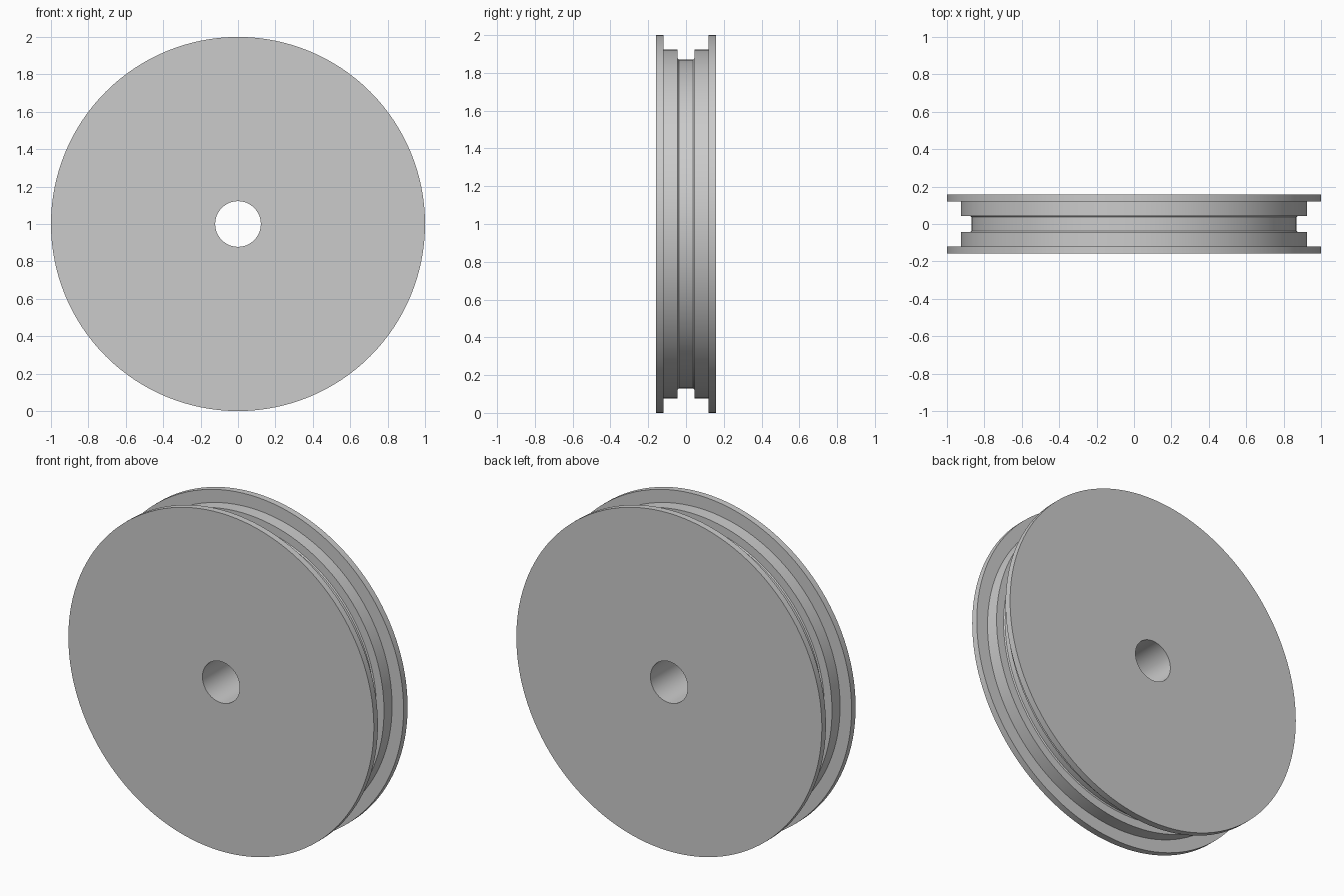
import bpy
import bmesh
import math
from mathutils import Vector

cube = bpy.data.objects.get("Cube")
if cube:
    bpy.data.objects.remove(cube, do_unlink=True)

SEGMENTS = 128
BORE = 0.122
FILLET = 0.006

# Plain grey metal
grey = bpy.data.materials.new("plain grey")
grey.use_nodes = True
colour = (0.6, 0.6, 0.6, 1)
grey.diffuse_color = colour
grey.node_tree.nodes["Principled BSDF"].inputs["Base Color"].default_value = colour

# Back half of the rim section as (radius, y), from groove floor to bore
half = [
    (0.87, 0.044 - FILLET),
    (0.87 + FILLET, 0.044),
    (0.925, 0.044),
    (0.925, 0.12),
    (1.0, 0.12),
    (1.0, 0.158),
    (BORE, 0.158),
]
section = [(r, -y) for r, y in reversed(half)] + half

# Revolve the closed section around the axle
bm = bmesh.new()
verts = [bm.verts.new((r, y, 0)) for r, y in section]
edges = [bm.edges.new((v, verts[i - 1])) for i, v in enumerate(verts)]
bmesh.ops.spin(bm, geom=verts + edges, cent=(0, 0, 0), axis=(0, 1, 0),
               angle=math.tau, steps=SEGMENTS, use_duplicate=False)
bmesh.ops.remove_doubles(bm, verts=bm.verts, dist=0.0001)
bmesh.ops.recalc_face_normals(bm, faces=bm.faces)
bmesh.ops.translate(bm, verts=bm.verts, vec=Vector((0, 0, 1)))

mesh = bpy.data.meshes.new("grooved_wheel")
bm.to_mesh(mesh)
bm.free()
mesh.materials.append(grey)
wheel = bpy.data.objects.new("grooved_wheel", mesh)
bpy.context.collection.objects.link(wheel)

# Smooth round walls, crisp rims
bpy.ops.object.select_all(action="DESELECT")
wheel.select_set(True)
bpy.context.view_layer.objects.active = wheel
bpy.ops.object.shade_smooth_by_angle(angle=math.radians(30))
